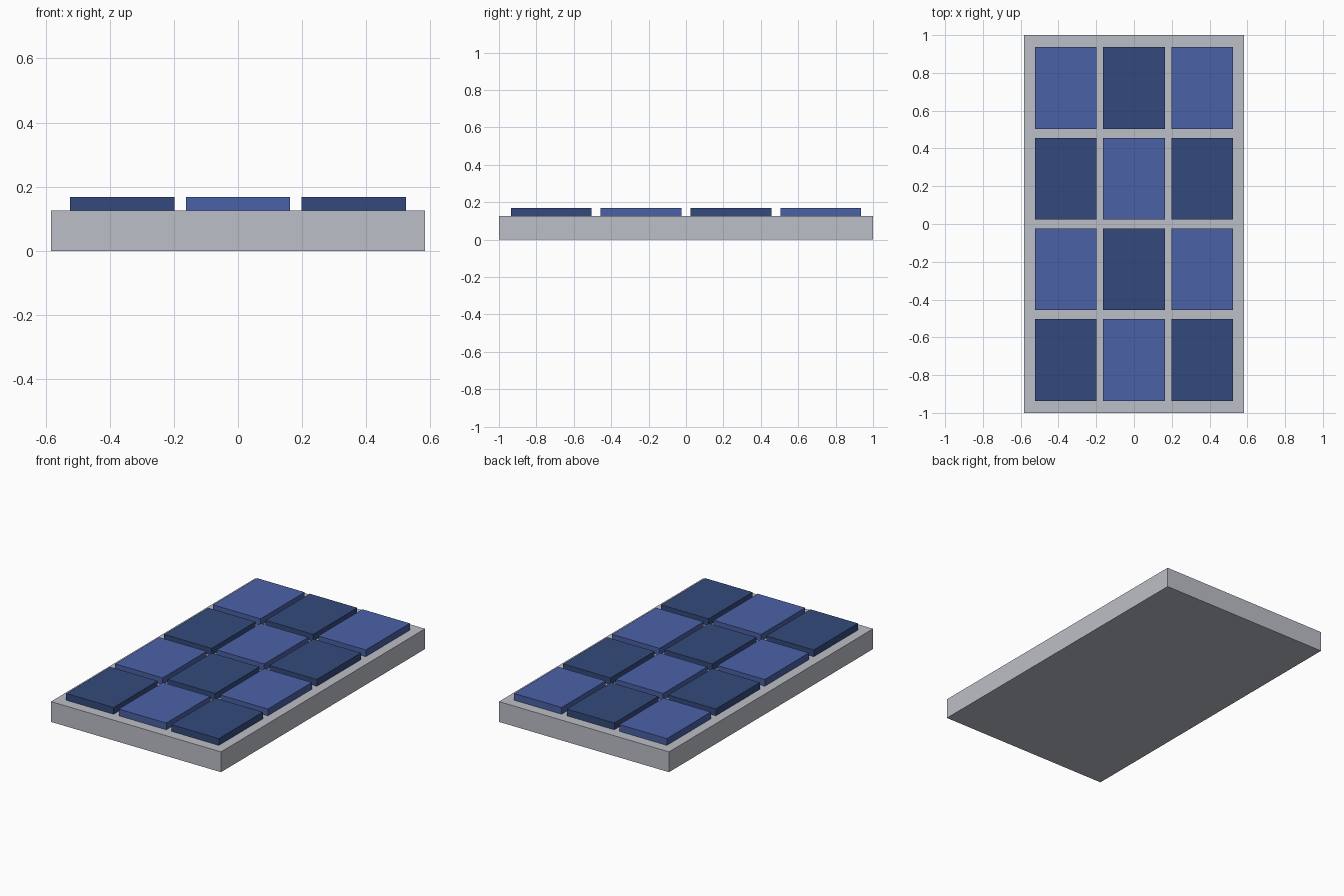
import bpy

if "Cube" in bpy.data.objects:
    bpy.data.objects.remove(bpy.data.objects["Cube"])


def srgb(r, g, b):
    """Convert 0-255 display values to a linear RGBA colour."""
    lin = [((c / 255 + 0.055) / 1.055) ** 2.4 for c in (r, g, b)]
    return (*lin, 1.0)


def material(name, rgb):
    mat = bpy.data.materials.new(name)
    mat.diffuse_color = srgb(*rgb)
    mat.use_nodes = True
    mat.node_tree.nodes["Principled BSDF"].inputs["Base Color"].default_value = mat.diffuse_color
    return mat


def box(name, x, y, z0, z1, width, depth, mat):
    """Axis-aligned block centred on x, y and spanning z0 to z1."""
    bpy.ops.mesh.primitive_cube_add(size=1, location=(x, y, (z0 + z1) / 2))
    obj = bpy.context.object
    obj.name = name
    obj.scale = (width, depth, z1 - z0)
    bpy.ops.object.transform_apply(location=False, rotation=False, scale=True)
    obj.data.materials.append(mat)
    return obj


grey = material("light_grey", (188, 191, 199))
light_blue = material("light_blue", (74, 97, 166))
dark_blue = material("dark_blue", (52, 74, 124))

BASE_TOP, TILE_TOP = 0.126, 0.168
COLUMNS, ROWS = 3, 4
PITCH_X, PITCH_Y = 0.361, 0.48

# Base slab
box("base_slab", 0, 0, 0, BASE_TOP, 1.167, 2.0, grey)

# Raised tiles in a checkerboard of two blues
for row in range(ROWS):
    for col in range(COLUMNS):
        x = (col - (COLUMNS - 1) / 2) * PITCH_X
        y = (row - (ROWS - 1) / 2) * PITCH_Y
        mat = light_blue if (row + col) % 2 else dark_blue
        box(f"tile_row{row + 1}_col{col + 1}", x, y, BASE_TOP, TILE_TOP,
            0.326, 0.432, mat)
